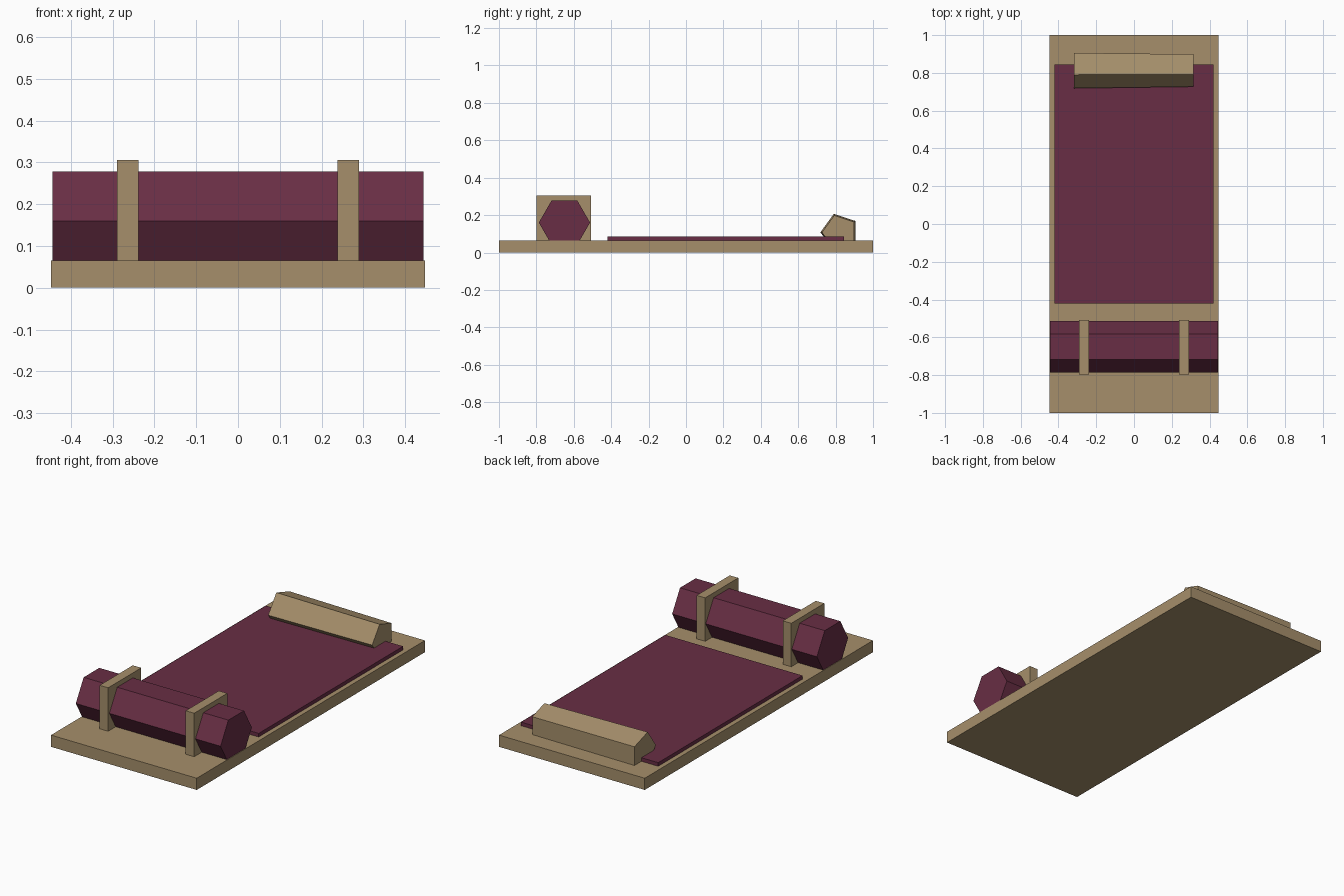
import bpy
from math import radians

cube = bpy.data.objects.get("Cube")
if cube:
    bpy.data.objects.remove(cube, do_unlink=True)


def material(name, rgb):
    mat = bpy.data.materials.new(name)
    mat.use_nodes = True
    mat.diffuse_color = (*rgb, 1)
    mat.node_tree.nodes["Principled BSDF"].inputs["Base Color"].default_value = (*rgb, 1)
    return mat


tan = material("tan wood", (0.38, 0.275, 0.147))
plum = material("plum cloth", (0.138, 0.027, 0.058))


def finish(name, mat):
    obj = bpy.context.object
    obj.name = obj.data.name = name
    obj.data.materials.append(mat)
    bpy.ops.object.transform_apply(location=False, rotation=True, scale=True)
    return obj


def box(name, mat, low, high):
    centre = [(a + b) / 2 for a, b in zip(low, high)]
    bpy.ops.mesh.primitive_cube_add(size=1, location=centre)
    bpy.context.object.scale = [b - a for a, b in zip(low, high)]
    return finish(name, mat)


def prism(name, mat, sides, radii, length, centre, roll):
    """Prism along x; roll turns its cross-section about the x axis."""
    bpy.ops.mesh.primitive_cone_add(vertices=sides, radius1=radii[0], radius2=radii[1],
                                    depth=length, location=centre)
    obj = bpy.context.object
    # Local z is turned onto +x, after spinning the section
    obj.rotation_mode = 'XYZ'
    obj.rotation_euler = (0, radians(90), 0)
    bpy.ops.object.transform_apply(location=False, rotation=True, scale=False)
    obj.rotation_euler = (radians(roll), 0, 0)
    return finish(name, mat)


# Base board and the mat laid on it
box("base_board", tan, (-0.447, -1, 0), (0.447, 1, 0.065))
box("sleeping_mat", plum, (-0.421, -0.42, 0.06), (0.421, 0.845, 0.085))

# Hexagonal bedroll held by two straps, points facing front and back
prism("bedroll", plum, 6, (0.137, 0.137), 0.888, (0, -0.65, 0.16), 0)
for side, label in ((-1, "right"), (1, "left")):
    x = side * 0.264
    box(label + "_strap", tan, (x - 0.026, -0.798, 0.06), (x + 0.026, -0.508, 0.306))

# Five-sided headrest, slightly tapered, point facing front
prism("headrest", tan, 5, (0.1034, 0.095), 0.632, (-0.002, 0.822, 0.108), 180)
